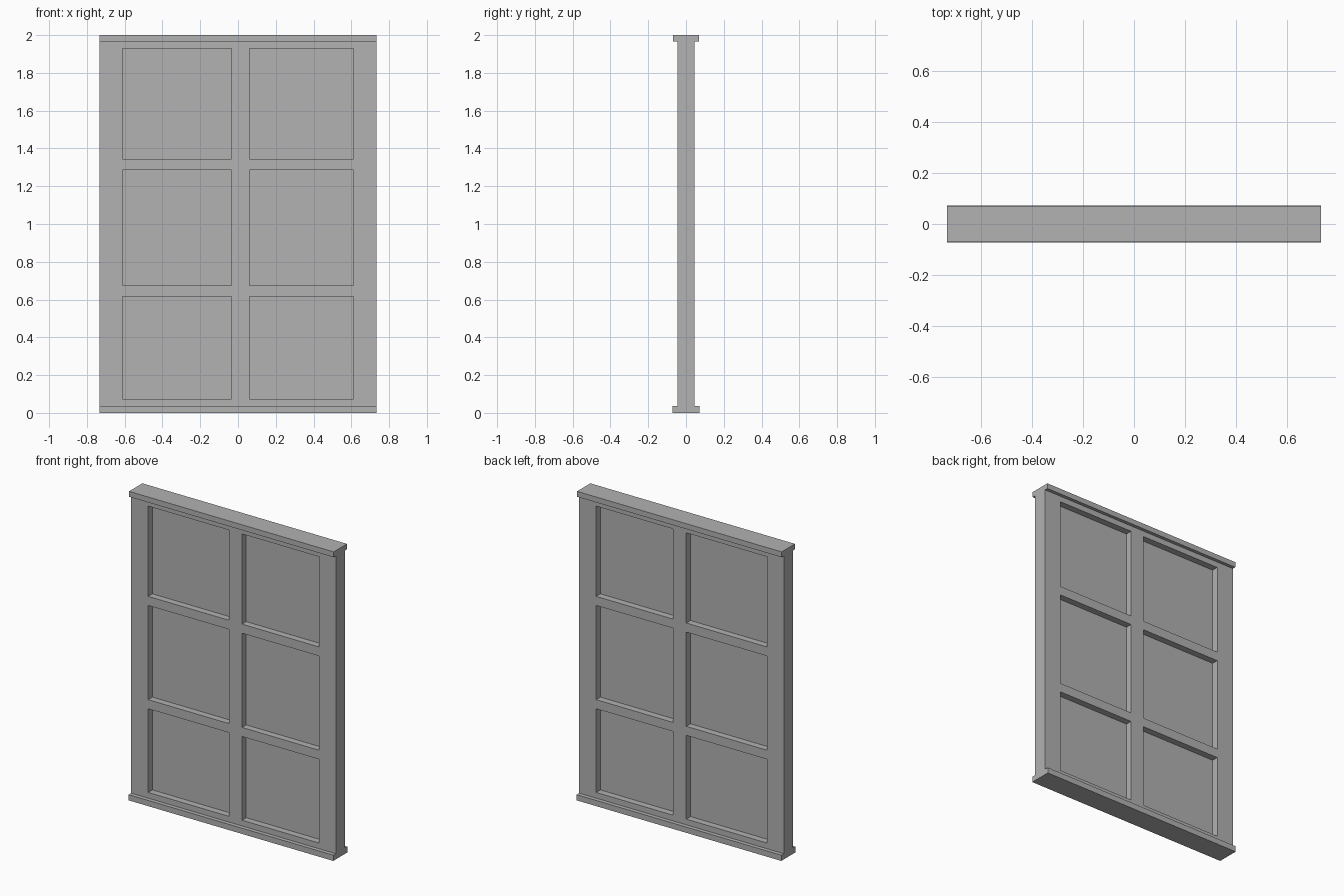
import bpy
import bmesh

if "Cube" in bpy.data.objects:
    bpy.data.objects.remove(bpy.data.objects["Cube"], do_unlink=True)

# One plain grey for everything
GREY = (0.445, 0.445, 0.445, 1)
grey = bpy.data.materials.new("plain grey")
grey.use_nodes = True
grey.diffuse_color = GREY
grey.node_tree.nodes["Principled BSDF"].inputs["Base Color"].default_value = GREY

HALF_WIDTH = 0.733
HEIGHT = 2.0
SILL_TOP, HEAD_BOTTOM = 0.037, 1.965
FRAME_DEPTH = 0.092
# Edges of the frame bars: every odd-numbered cell is an opening
X_EDGES = [-HALF_WIDTH, -0.611, -0.034, 0.061, 0.611, HALF_WIDTH]
Z_EDGES = [SILL_TOP, 0.074, 0.616, 0.675, 1.285, 1.344, 1.928, HEAD_BOTTOM]


def add_object(name, bm):
    mesh = bpy.data.meshes.new(name)
    bm.to_mesh(mesh)
    bm.free()
    mesh.materials.append(grey)
    obj = bpy.data.objects.new(name, mesh)
    bpy.context.collection.objects.link(obj)
    return obj


def add_box(name, x0, x1, depth, z0, z1):
    bm = bmesh.new()
    bmesh.ops.create_cube(bm, size=1)
    bmesh.ops.scale(bm, vec=(x1 - x0, depth, z1 - z0), verts=bm.verts)
    bmesh.ops.translate(bm, vec=((x0 + x1) / 2, 0, (z0 + z1) / 2), verts=bm.verts)
    return add_object(name, bm)


# Frame with six openings: flat grid of cells, thickened evenly both ways
bm = bmesh.new()
grid = [[bm.verts.new((x, 0, z)) for z in Z_EDGES] for x in X_EDGES]
for i in range(len(X_EDGES) - 1):
    for j in range(len(Z_EDGES) - 1):
        if i % 2 and j % 2:
            # Thin pane in the middle of the opening
            add_box(f"pane_column_{i // 2 + 1}_row_{j // 2 + 1}",
                    X_EDGES[i], X_EDGES[i + 1], 0.006, Z_EDGES[j], Z_EDGES[j + 1])
        else:
            bm.faces.new((grid[i][j], grid[i + 1][j], grid[i + 1][j + 1], grid[i][j + 1]))
frame = add_object("frame", bm)
thicken = frame.modifiers.new("thicken", "SOLIDIFY")
thicken.thickness = FRAME_DEPTH
thicken.offset = 0

# Sill and head rails standing proud of the frame on both sides
add_box("bottom_sill", -HALF_WIDTH, HALF_WIDTH, 0.144, 0, SILL_TOP)
add_box("top_head", -HALF_WIDTH, HALF_WIDTH, 0.136, HEAD_BOTTOM, HEIGHT)
